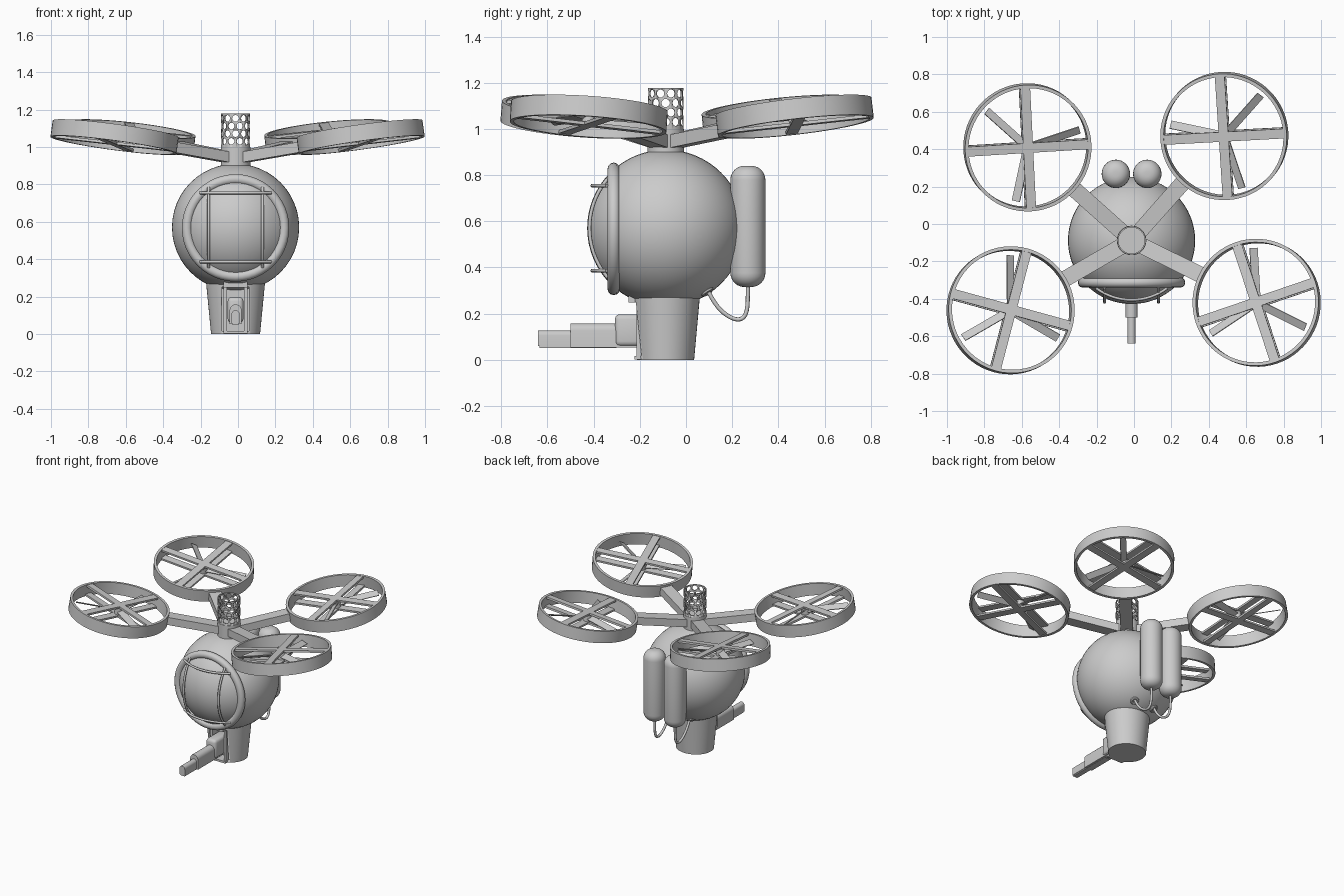
import bpy, bmesh
from math import sin, cos, pi, radians, sqrt, atan
from mathutils import Matrix, Vector

if "Cube" in bpy.data.objects:
    bpy.data.objects.remove(bpy.data.objects["Cube"])

CX, CY, CZ, R = -0.013, -0.088, 0.57, 0.34   # cabin sphere


def finish(bm, name, mat=None, angle=35):
    bmesh.ops.remove_doubles(bm, verts=bm.verts, dist=1e-5)
    bmesh.ops.recalc_face_normals(bm, faces=bm.faces)
    me = bpy.data.meshes.new(name)
    bm.to_mesh(me)
    bm.free()
    ob = bpy.data.objects.new(name, me)
    bpy.context.collection.objects.link(ob)
    ob.matrix_world = mat or Matrix()
    if angle:
        bpy.ops.object.select_all(action='DESELECT')
        ob.select_set(True)
        bpy.context.view_layer.objects.active = ob
        bpy.ops.object.shade_smooth_by_angle(angle=radians(angle))
    return ob


def lathe(name, profile, mat, n=48, closed=False):
    """Revolve (radius, z) points about local z."""
    bm = bmesh.new()
    rings = [[bm.verts.new((r * cos(2 * pi * i / n), r * sin(2 * pi * i / n), z))
              for i in range(n)] for r, z in profile]
    pairs = list(zip(rings, rings[1:])) + ([(rings[-1], rings[0])] if closed else [])
    for a, b in pairs:
        for i in range(n):
            j = (i + 1) % n
            bm.faces.new((a[i], a[j], b[j], b[i]))
    bmesh.ops.dissolve_degenerate(bm, edges=bm.edges, dist=1e-6)
    return finish(bm, name, mat)


def box(name, lo, hi, mat=None, bevel=0):
    lo, hi = Vector(lo), Vector(hi)
    bm = bmesh.new()
    bmesh.ops.create_cube(bm, size=1)
    for v in bm.verts:
        v.co = Vector(a * b for a, b in zip(v.co, hi - lo)) + (lo + hi) / 2
    if bevel:
        bmesh.ops.bevel(bm, geom=bm.edges[:], offset=bevel, segments=3, profile=0.5, affect='EDGES')
    return finish(bm, name, mat)


def arch(name, w, z0, z1, y0, y1):
    """Block along y with a rounded top."""
    h = w / 2
    pts = [(-h, z0)] + [(-h * cos(pi * i / 10), z1 - h + h * sin(pi * i / 10)) for i in range(11)] + [(h, z0)]
    bm = bmesh.new()
    f = bm.faces.new([bm.verts.new((CX + x, y0, z)) for x, z in pts])
    ext = bmesh.ops.extrude_face_region(bm, geom=[f])['geom']
    bmesh.ops.translate(bm, vec=(0, y1 - y0, 0), verts=[v for v in ext if isinstance(v, bmesh.types.BMVert)])
    return finish(bm, name)


def pipe(name, pts, r, smooth=False):
    cu = bpy.data.curves.new(name, 'CURVE')
    cu.dimensions, cu.bevel_depth, cu.bevel_resolution, cu.use_fill_caps = '3D', r, 2, True
    sp = cu.splines.new('NURBS' if smooth else 'POLY')
    sp.points.add(len(pts) - 1)
    for p, co in zip(sp.points, pts):
        p.co = (*co, 1)
    if smooth:
        sp.order_u, sp.use_endpoint_u, sp.resolution_u = 4, True, 6
    ob = bpy.data.objects.new(name, cu)
    bpy.context.collection.objects.link(ob)
    return ob


def torus(major, minor, n=12):
    return [(major + minor * cos(2 * pi * i / n), minor * sin(2 * pi * i / n)) for i in range(n)]


def cut(ob, cutter):
    m = ob.modifiers.new('cut', 'BOOLEAN')
    m.object, m.operation, m.solver = cutter, 'DIFFERENCE', 'EXACT'
    cutter.hide_render = True
    cutter.hide_set(True)


T = Matrix.Translation
AXIS = T((CX, CY, 0))

# Cabin sphere, pole facing front
bm = bmesh.new()
bmesh.ops.create_uvsphere(bm, u_segments=48, v_segments=32, radius=R)
finish(bm, 'cabin', T((CX, CY, CZ)) @ Matrix.Rotation(pi / 2, 4, 'X'))

# Window rim and curved guard bars
lathe('window_rim', torus(0.26, 0.027), T((CX, -0.313, CZ - 0.003)) @ Matrix.Rotation(pi / 2, 4, 'X'), closed=True)
for s in (-1, 1):
    def arc(rad, half):
        return [(t, CY - sqrt(rad * rad - t * t)) for t in (half * k / 8 for k in range(-8, 9))]
    pipe('guard_bar_vertical', [(CX + s * 0.144, y, CZ + t) for t, y in arc(0.33, 0.213)], 0.008)
    pipe('guard_bar_horizontal', [(CX + t, y, CZ + s * 0.184) for t, y in arc(0.318, 0.19)], 0.008)

# Tapered pedestal with a recess for the gun
ped = lathe('pedestal', [(0, 0), (0.131, 0), (0.16, 0.3), (0, 0.3)], AXIS @ Matrix.Diagonal((1, 0.94, 1, 1)))
cut(ped, box('recess_cutter', (CX - 0.072, -0.4, 0.016), (CX + 0.072, -0.14, 0.25)))
for s in (-1, 1):
    x = CX + s * 0.055
    box('gun_bracket', (x - 0.009, -0.215, 0.016), (x + 0.009, -0.13, 0.25))
box('recess_sill', (CX - 0.065, -0.222, 0.002), (CX + 0.065, -0.13, 0.017))
box('recess_lintel', (CX - 0.065, -0.25, 0.248), (CX + 0.065, -0.13, 0.28))

# Gun
box('gun_breech', (CX - 0.042, -0.308, 0.058), (CX + 0.042, -0.13, 0.197), bevel=0.022)
arch('gun_body', 0.064, 0.054, 0.158, -0.5, -0.2)
arch('gun_barrel', 0.043, 0.06, 0.127, -0.64, -0.48)
box('gun_rail', (CX - 0.018, -0.635, 0.052), (CX + 0.018, -0.3, 0.062))

# Twin tanks with hoses into the cabin
for s in (-1, 1):
    x = CX + s * 0.084
    cap = [(0.015 + 0.061 * sin(a), 0.061 * cos(a)) for a in (pi / 12 * k for k in range(7))]
    prof = [(0, 0.84)] + [(r, 0.779 + z) for r, z in cap] + [(r, 0.376 - z) for r, z in cap[::-1]] + [(0, 0.315)]
    lathe('tank', prof, T((x, 0.268, 0)), n=32)
    pipe('hose', [(x, 0.268, 0.33), (x, 0.268, 0.27), (x, 0.268, 0.2), (x, 0.235, 0.165), (x, 0.17, 0.19),
                  (x, 0.12, 0.245), (x, 0.09, 0.31)], 0.009, True)
    p = Vector((x, 0.092, 0.295))
    d = p - Vector((CX, CY, CZ))
    lathe('hose_flange', torus(0.02, 0.01, 8), T(p) @ d.to_track_quat('Z', 'Y').to_matrix().to_4x4(), n=20, closed=True)

# Rotor hub and perforated exhaust tube
lathe('rotor_hub', [(0, 0.88), (0.079, 0.88), (0.079, 1.0), (0, 1.0)], AXIS)
tube = lathe('perforated_tube', [(0.077, 0.99), (0.077, 1.178), (0.07, 1.178), (0.07, 0.99)], AXIS, closed=True)
bm = bmesh.new()
for row in range(4):
    for col in range(10):
        m = Matrix.Rotation(2 * pi * (col + row % 2 / 2) / 10, 4, 'Z') @ T((0.075, 0, 1.03 + row * 0.041)) \
            @ Matrix.Rotation(pi / 2, 4, 'Y')
        bmesh.ops.create_cone(bm, cap_ends=True, segments=12, radius1=0.018, radius2=0.018, depth=0.03, matrix=m)
cut(tube, finish(bm, 'hole_cutter', AXIS))

# Four ducted fans on arms, each in its own tilted frame
for deg in (48.4, 138.2, 210, -26.5):
    M = T((CX, CY, 0.937)) @ Matrix.Rotation(radians(deg), 4, 'Z') @ Matrix.Rotation(-atan(0.155), 4, 'Y')
    F = M @ T((0.756, 0, 0))
    box('fan_arm', (0, -0.043, -0.028), (0.43, 0.043, 0.028), M)
    lathe('fan_duct', [(0.34, -0.044), (0.34, 0.044), (0.322, 0.044), (0.322, -0.044)], F, n=64, closed=True)
    lathe('fan_hub', [(0, -0.04), (0.028, -0.04), (0.028, 0.04), (0, 0.04)], F, n=24)
    for k in range(2):
        S = F @ Matrix.Rotation(radians(45 + 90 * k), 4, 'Z')
        for z in (-0.034, 0.034):
            box('fan_strut', (-0.326, -0.026, z - 0.007), (0.326, 0.026, z + 0.007), S)
    for k in range(3):
        B = F @ Matrix.Rotation(2 * pi * k / 3, 4, 'Z') @ Matrix.Rotation(radians(30), 4, 'X')
        box('fan_blade', (0.01, -0.023, -0.003), (0.295, 0.023, 0.003), B)
